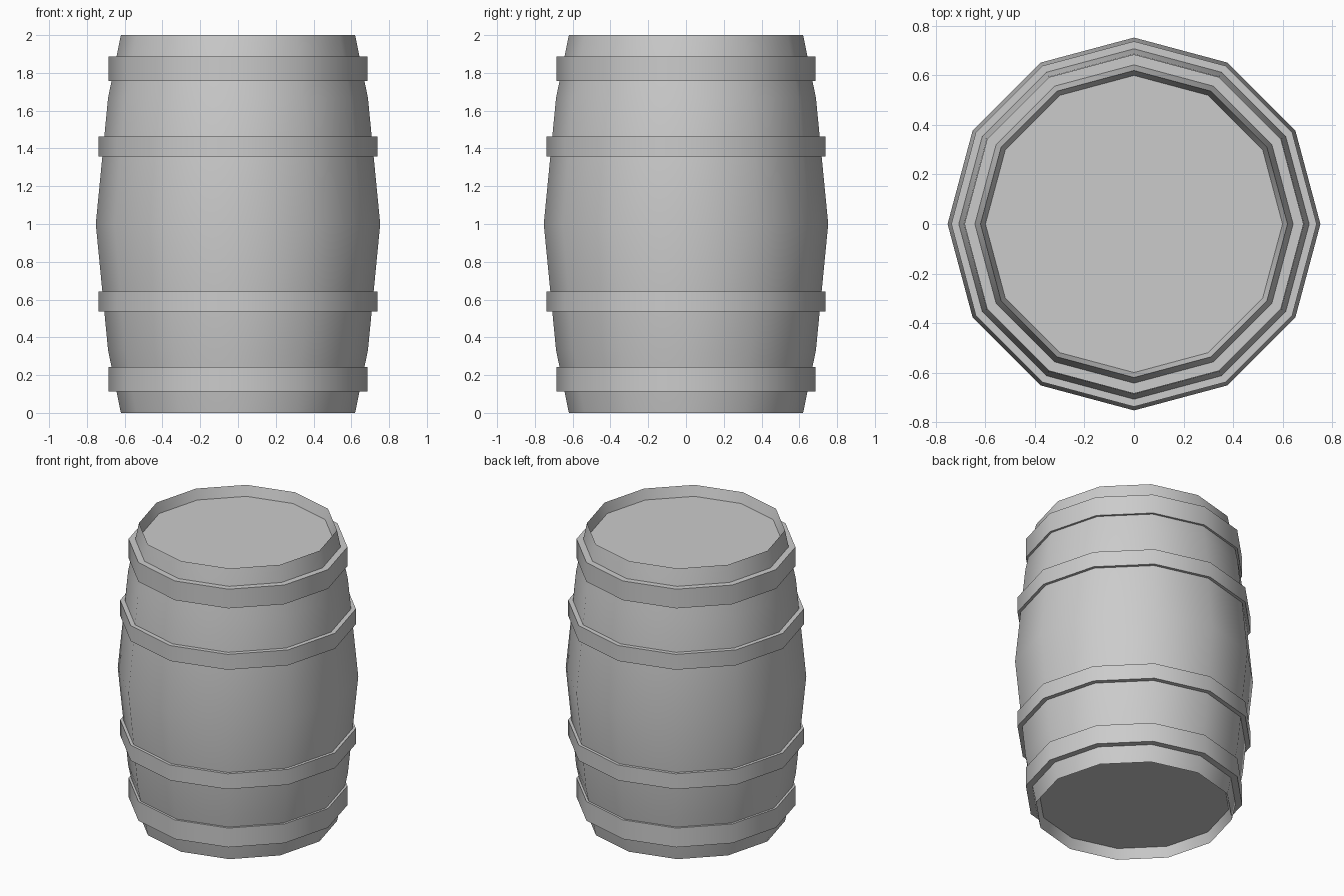
import bpy, bmesh, math

cube = bpy.data.objects.get("Cube")
if cube:
    bpy.data.objects.remove(cube, do_unlink=True)

SIDES = 12

grey = bpy.data.materials.new("plain grey")
grey.use_nodes = True
colour = (0.6, 0.6, 0.6, 1)
grey.diffuse_color = colour
grey.node_tree.nodes["Principled BSDF"].inputs["Base Color"].default_value = colour


def lathe(name, profile, closed=False):
    """Spin (radius, height) points round z; open ends get flat caps."""
    bm = bmesh.new()
    rings = []
    for r, z in profile:
        angles = [2 * math.pi * i / SIDES for i in range(SIDES)]
        rings.append([bm.verts.new((r * math.cos(a), r * math.sin(a), z)) for a in angles])
    pairs = list(zip(rings, rings[1:]))
    if closed:
        pairs.append((rings[-1], rings[0]))
    else:
        bm.faces.new(rings[0])
        bm.faces.new(rings[-1])
    for low, high in pairs:
        for i in range(SIDES):
            j = (i + 1) % SIDES
            bm.faces.new((low[i], low[j], high[j], high[i]))
    bmesh.ops.recalc_face_normals(bm, faces=bm.faces)
    mesh = bpy.data.meshes.new(name)
    bm.to_mesh(mesh)
    bm.free()
    mesh.materials.append(grey)
    obj = bpy.data.objects.new(name, mesh)
    bpy.context.collection.objects.link(obj)
    bpy.ops.object.select_all(action="DESELECT")
    obj.select_set(True)
    bpy.context.view_layer.objects.active = obj
    bpy.ops.object.shade_smooth_by_angle(angle=math.radians(40))


# Bulging body with a shallow recess at each end
lower = [(0.60, 0.07), (0.62, 0), (0.688, 0.333)]
upper = [(r, 2 - z) for r, z in reversed(lower)]
lathe("barrel_body", lower + [(0.753, 1)] + upper)

# Hoops: name, radius, inner radius, bottom, top; mirrored about mid height
for name, outer, inner, z0, z1 in (("end_hoop", 0.685, 0.63, 0.112, 0.244),
                                   ("middle_hoop", 0.738, 0.69, 0.536, 0.642)):
    for side, a, b in (("lower", z0, z1), ("upper", 2 - z1, 2 - z0)):
        lathe(f"{side}_{name}", [(inner, a), (outer, a), (outer, b), (inner, b)], closed=True)
